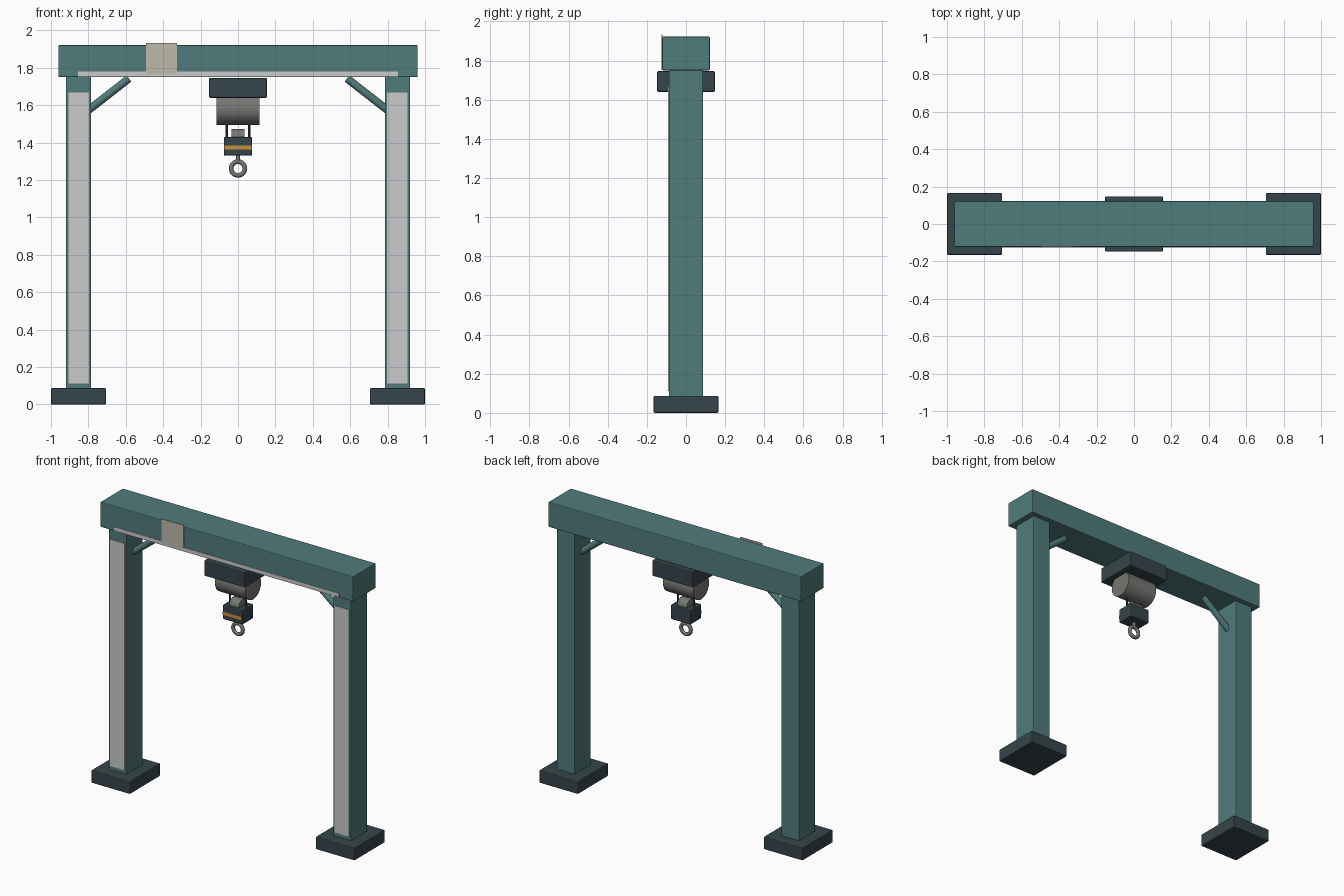
import bpy
from math import pi
from mathutils import Vector

if "Cube" in bpy.data.objects:
    bpy.data.objects.remove(bpy.data.objects["Cube"])


def material(name, rgb):
    m = bpy.data.materials.new(name)
    m.diffuse_color = (*rgb, 1)
    m.use_nodes = True
    m.node_tree.nodes["Principled BSDF"].inputs["Base Color"].default_value = m.diffuse_color
    return m


TEAL = material("teal_paint", (0.08, 0.20, 0.20))
DARK = material("dark_steel", (0.035, 0.06, 0.07))
METAL = material("bare_metal", (0.18, 0.18, 0.17))
CREAM = material("cream", (0.52, 0.49, 0.41))
AMBER = material("amber", (0.62, 0.28, 0.04))


def finish(ob, name, mat):
    ob.name = name
    if mat:
        ob.data.materials.append(mat)
    return ob


def box(name, x, y, z, mat=None, bevel=0.0):
    """Box from (min, max) ranges on each axis."""
    bpy.ops.mesh.primitive_cube_add(size=1)
    ob = bpy.context.object
    for v in ob.data.vertices:
        v.co = [r[0] + (c + 0.5) * (r[1] - r[0]) for c, r in zip(v.co, (x, y, z))]
    if bevel:
        b = ob.modifiers.new("bevel", 'BEVEL')
        b.width, b.segments = bevel, 2
    return finish(ob, name, mat)


def rod(name, a, b, r, mat, sides=24):
    """Cylinder between two points."""
    a, b = Vector(a), Vector(b)
    bpy.ops.mesh.primitive_cylinder_add(vertices=sides, radius=r, depth=(b - a).length,
                                        location=(a + b) / 2)
    ob = bpy.context.object
    ob.rotation_euler = (b - a).to_track_quat('Z', 'Y').to_euler()
    bpy.ops.object.shade_smooth_by_angle()
    return finish(ob, name, mat)


# Overhead beam with its lower strip and plain plate
box("beam", (-0.96, 0.96), (-0.122, 0.122), (1.75, 1.922), TEAL, 0.005)
box("beam_strip", (-0.855, 0.855), (-0.125, -0.118), (1.753, 1.78))
box("beam_plate", (-0.493, -0.325), (-0.126, -0.119), (1.768, 1.932), CREAM)

# Legs, feet, front panels and corner braces
for side, s in (("left", -1), ("right", 1)):
    def span(a, b):
        return tuple(sorted((s * a, s * b)))
    box(side + "_foot", span(0.705, 1.0), (-0.165, 0.165), (0, 0.087), DARK, 0.006)
    box(side + "_column", span(0.785, 0.92), (-0.088, 0.088), (0.04, 1.755), TEAL, 0.005)
    box(side + "_column_panel", span(0.797, 0.907), (-0.091, -0.084), (0.112, 1.668))
    rod(side + "_brace", (s * 0.82, 0, 1.558), (s * 0.583, 0, 1.743), 0.021, TEAL)

# Trolley and winding drum
box("trolley", (-0.155, 0.155), (-0.148, 0.148), (1.64, 1.746), DARK, 0.006)
rod("drum", (-0.115, 0, 1.58), (0.115, 0, 1.58), 0.086, METAL, 40)

# Ropes, sheave and hook block
for side, x in (("left", -0.06), ("right", 0.06)):
    rod(side + "_rope", (x, 0, 1.40), (x, 0, 1.56), 0.006, DARK, 12)
rod("sheave", (-0.036, 0, 1.43), (0.036, 0, 1.43), 0.044, METAL, 32)
box("hook_block", (-0.076, 0.076), (-0.06, 0.06), (1.33, 1.43), DARK, 0.008)
box("hook_block_stripe", (-0.072, 0.072), (-0.063, -0.055), (1.362, 1.386), AMBER)

# Lifting eye
rod("eye_stem", (0, 0, 1.295), (0, 0, 1.34), 0.012, METAL)
bpy.ops.mesh.primitive_torus_add(major_radius=0.0365, minor_radius=0.0125, major_segments=40,
                                 minor_segments=14, location=(0, 0, 1.262), rotation=(pi / 2, 0, 0))
bpy.ops.object.shade_smooth_by_angle()
finish(bpy.context.object, "lifting_eye", METAL)
